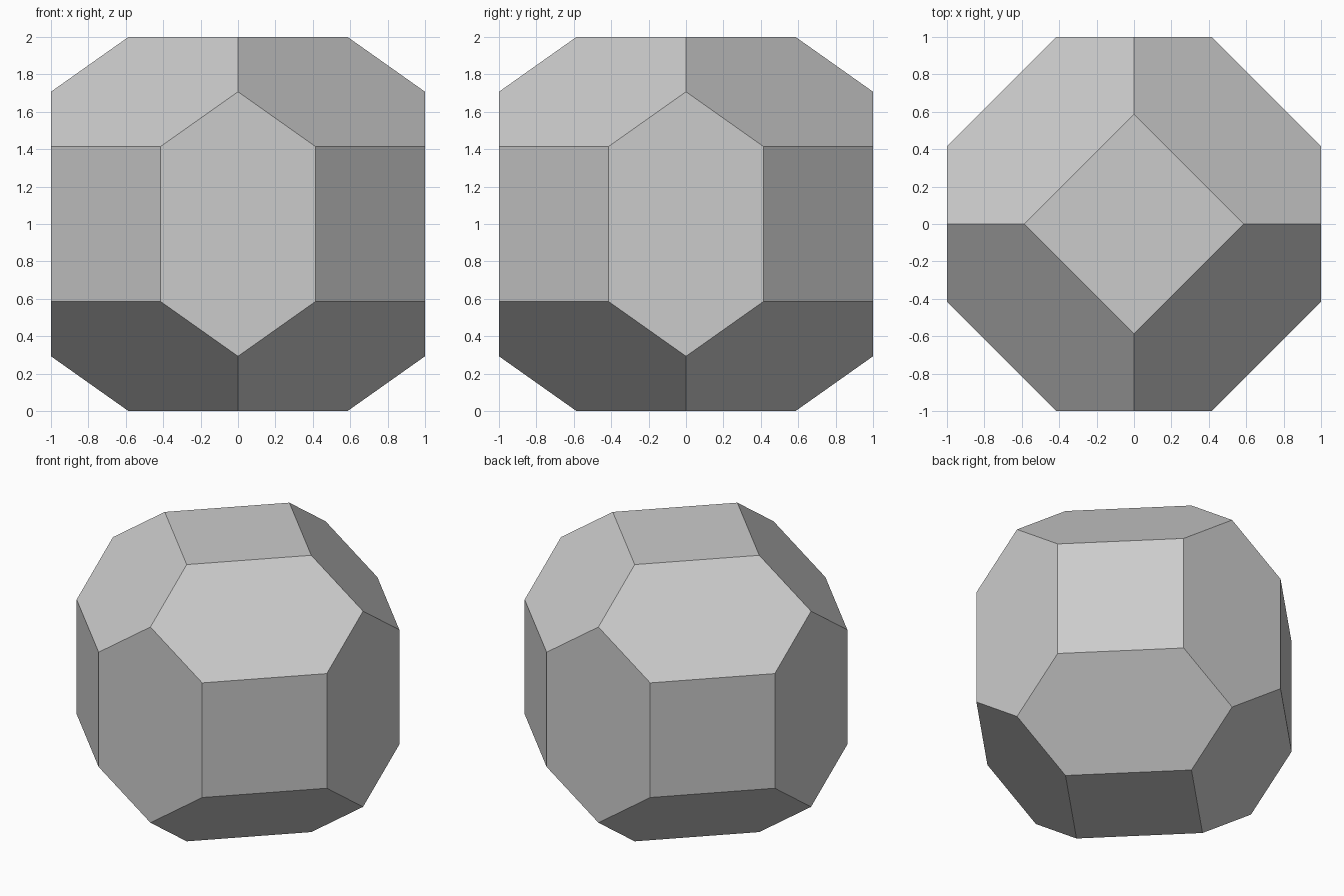
import bpy, bmesh
from mathutils import Vector

if "Cube" in bpy.data.objects:
    bpy.data.objects.remove(bpy.data.objects["Cube"])

R2 = 2 ** 0.5

# Block: a cube of side 2, trimmed by twelve planes into a faceted solid
bm = bmesh.new()
bmesh.ops.create_cube(bm, size=2)


def trim(normal, distance):
    """Cut away everything beyond the plane normal . p = distance and cap it."""
    n = Vector(normal)
    cut = bmesh.ops.bisect_plane(
        bm, geom=bm.verts[:] + bm.edges[:] + bm.faces[:], dist=1e-5,
        plane_co=n * (distance / n.length_squared), plane_no=n, clear_outer=True)
    edges = [e for e in cut["geom_cut"] if isinstance(e, bmesh.types.BMEdge)]
    bmesh.ops.contextual_create(bm, geom=edges)


for sx in (-1, 1):
    for sy in (-1, 1):
        trim((sx, sy, 0), R2)               # upright corner facets
        for sz in (-1, 1):
            trim((sx, sy, sz * R2), 2)      # sloping hexagonal facets

bmesh.ops.remove_doubles(bm, verts=bm.verts, dist=1e-4)
bmesh.ops.recalc_face_normals(bm, faces=bm.faces)
bmesh.ops.translate(bm, verts=bm.verts, vec=(0, 0, 1))

mesh = bpy.data.meshes.new("faceted_block")
bm.to_mesh(mesh)
bm.free()

# Single plain grey
grey = bpy.data.materials.new("light_grey")
grey.diffuse_color = (0.6, 0.6, 0.6, 1)
grey.use_nodes = True
grey.node_tree.nodes["Principled BSDF"].inputs["Base Color"].default_value = grey.diffuse_color
mesh.materials.append(grey)

block = bpy.data.objects.new("faceted_block", mesh)
bpy.context.collection.objects.link(block)
